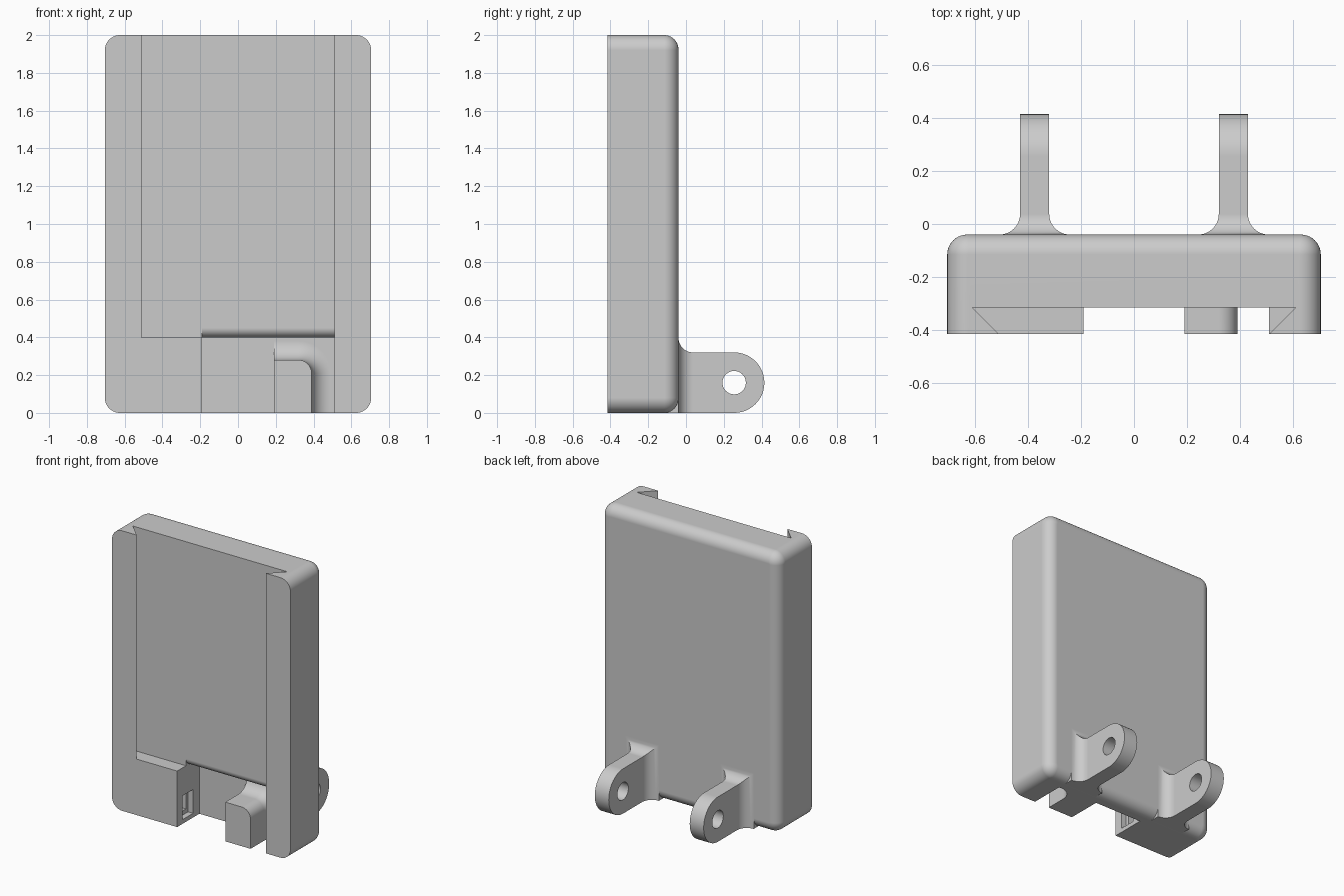
import bpy, bmesh
from math import sin, cos, pi, radians
from mathutils import Vector

cube = bpy.data.objects.get("Cube")
if cube:
    bpy.data.objects.remove(cube, do_unlink=True)

GREY = (0.6, 0.6, 0.6, 1)
mat = bpy.data.materials.new("matte_grey")
mat.use_nodes = True
mat.diffuse_color = GREY
mat.node_tree.nodes["Principled BSDF"].inputs["Base Color"].default_value = GREY

FRONT, BACK, FLOOR, POCKET = -0.415, -0.04, -0.315, -0.165
HALF_W, HEIGHT = 0.705, 2.0


def arc(cx, cy, r, a0, a1, n=10):
    """Points on a circle, angles in degrees."""
    angles = [radians(a0 + (a1 - a0) * i / n) for i in range(n + 1)]
    return [(cx + r * cos(a), cy + r * sin(a)) for a in angles]


def loft(name, rings):
    """Closed solid through rings of equal point count."""
    bm = bmesh.new()
    rows = [[bm.verts.new(p) for p in ring] for ring in rings]
    n = len(rows[0])
    for a, b in zip(rows, rows[1:]):
        for i in range(n):
            j = (i + 1) % n
            bm.faces.new((a[i], a[j], b[j], b[i]))
    bm.faces.new(rows[0])
    bm.faces.new(rows[-1])
    bmesh.ops.recalc_face_normals(bm, faces=bm.faces)
    mesh = bpy.data.meshes.new(name)
    bm.to_mesh(mesh)
    bm.free()
    mesh.materials.append(mat)
    obj = bpy.data.objects.new(name, mesh)
    bpy.context.collection.objects.link(obj)
    return obj


def prism(name, profile, axis, lo, hi):
    """Extrude a 2D profile along x (profile is y,z) or z (profile is x,y)."""
    def place(p, t):
        return Vector((t, p[0], p[1]) if axis == "x" else (p[0], p[1], t))
    return loft(name, [[place(p, t) for p in profile] for t in (lo, hi)])


def box(name, x0, x1, y0, y1, z0, z1):
    return prism(name, [(x0, y0), (x1, y0), (x1, y1), (x0, y1)], "z", z0, z1)


def apply_modifier(obj, mod):
    bpy.ops.object.select_all(action="DESELECT")
    bpy.context.view_layer.objects.active = obj
    obj.select_set(True)
    bpy.ops.object.modifier_apply(modifier=mod.name)


def combine(obj, other, operation):
    mod = obj.modifiers.new(operation.lower(), "BOOLEAN")
    mod.object, mod.operation, mod.solver = other, operation, "EXACT"
    apply_modifier(obj, mod)
    bpy.data.objects.remove(other, do_unlink=True)


# Case: rounded rectangle with a filleted back edge and a sharp front edge
def case_ring(y, inset):
    r = 0.08 - inset
    x, top, low = HALF_W - 0.08, HEIGHT - 0.08, 0.08
    pts = (arc(x, top, r, 0, 90) + arc(-x, top, r, 90, 180)
           + arc(-x, low, r, 180, 270) + arc(x, low, r, 270, 360))
    return [Vector((px, y, pz)) for px, pz in pts]


R = 0.075
case = loft("case", [case_ring(FRONT, 0)] + [
    case_ring(BACK - R + dy, R - dx) for dx, dy in arc(0, 0, R, 0, 90, 10)])

# Dovetail slot, open at the top
e = 0.02
combine(case, prism("slot_cutter", [
    (-0.51 + e, FRONT - e), (0.51 - e, FRONT - e), (0.61, FLOOR), (-0.61, FLOOR)],
    "z", 0.4, HEIGHT + 0.1), "DIFFERENCE")

# Lower pocket with a rounded upper lip
lip = arc(FLOOR + 0.05, 0.45, 0.05, 180, 270)
outline = ([(FRONT - 0.1, -0.1), (FRONT - 0.1, 0.4), (FLOOR - 0.01, 0.4),
            (FLOOR - 0.01, 0.45)] + lip + [(POCKET, 0.4), (POCKET, -0.1)])
combine(case, prism("pocket_cutter", outline, "x", -0.19, 0.51), "DIFFERENCE")

# Socket opening in the side of the pocket, stepped inwards
combine(case, box("socket_cutter", -0.23, -0.17, -0.355, -0.235, 0.03, 0.2), "DIFFERENCE")
combine(case, box("socket_core_cutter", -0.32, -0.21, -0.33, -0.26, 0.06, 0.17), "DIFFERENCE")


# Cable guide block, flaring into the pocket floor
def guide_ring(y, flare):
    pts = [(0.19, 0), (0.39 + flare, 0)] + arc(0.32, 0.21, 0.07 + flare, 0, 90)
    return [Vector((px, y, pz)) for px, pz in pts + [(0.19, 0.28 + flare)]]


F = 0.1
guide = loft("cable_guide", [guide_ring(POCKET + 0.03, F)] + [
    guide_ring(POCKET - F + dy, F - dx) for dx, dy in arc(0, 0, F, 90, 0, 10)]
    + [guide_ring(FRONT, 0)])
combine(case, guide, "UNION")

# Hinge lugs: flared plan crossed with a rounded side profile, then drilled
for cx in (-0.375, 0.375):
    w, f, tip = 0.055, 0.078, 0.5
    right = [(w + f, BACK - 0.07)] + arc(w + f, BACK + f, f, 270, 180) + [(w, tip)]
    plan = [(cx + x, y) for x, y in right] + [(cx - x, y) for x, y in reversed(right)]
    lug = prism("hinge_lug", plan, "z", -0.1, 0.6)
    side = ([(BACK - 0.08, 0)] + arc(0.255, 0.16, 0.16, -90, 90, 24)
            + arc(BACK + f, 0.32 + f, f, 270, 180) + [(BACK - 0.08, 0.32 + f)])
    combine(lug, prism("side_profile", side, "x", cx - 0.3, cx + 0.3), "INTERSECT")
    hole = arc(0.255, 0.16, 0.062, 0, 360, 32)[:-1]
    combine(lug, prism("hole_cutter", hole, "x", cx - 0.3, cx + 0.3), "DIFFERENCE")
    combine(case, lug, "UNION")

# Smooth fillets, flat panels
bpy.ops.object.select_all(action="DESELECT")
case.select_set(True)
bpy.context.view_layer.objects.active = case
bpy.ops.object.shade_smooth_by_angle(angle=radians(30))
weighted = case.modifiers.new("weighted_normals", "WEIGHTED_NORMAL")
weighted.keep_sharp = True
